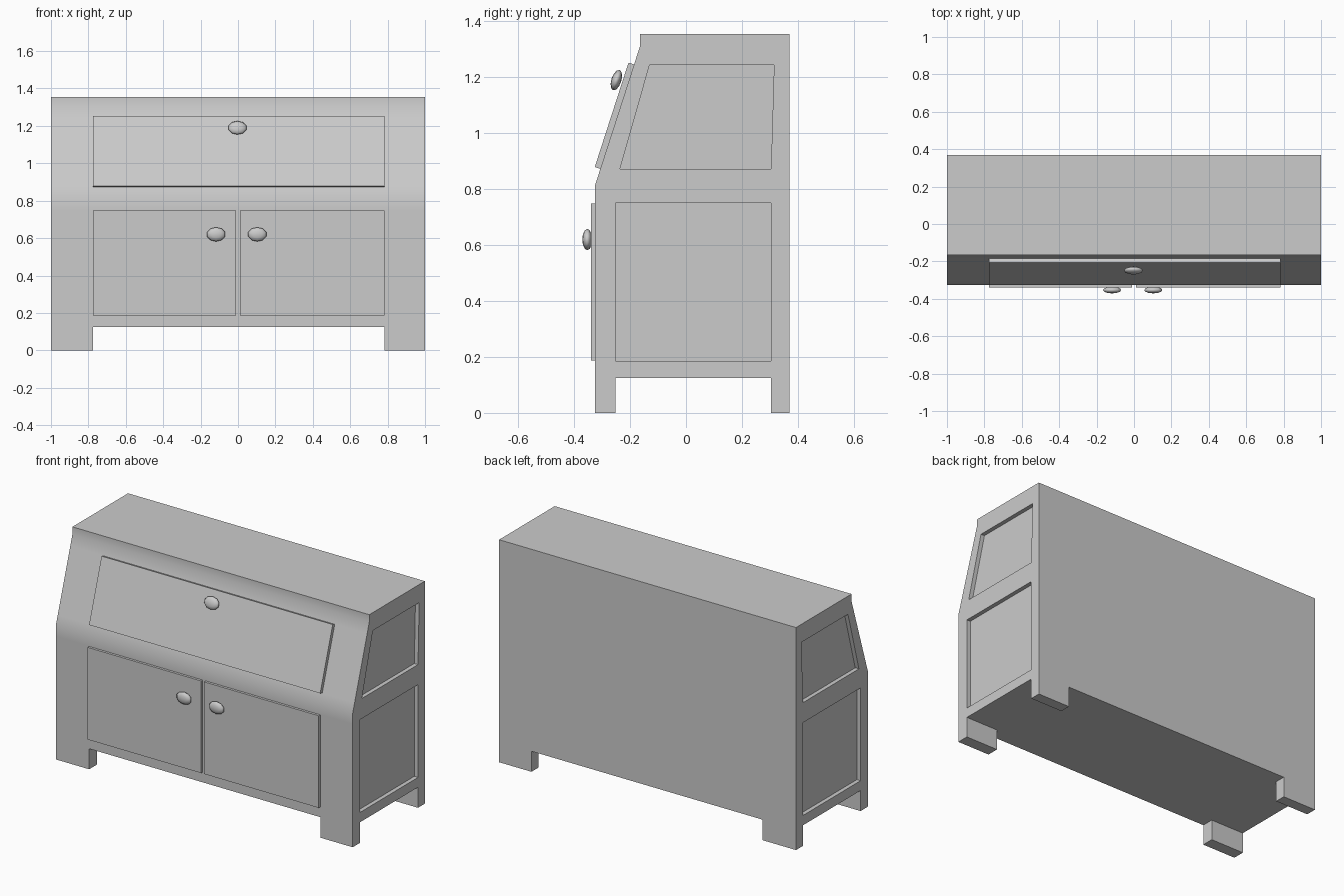
import bpy, bmesh, math
from mathutils import Matrix, Vector

if "Cube" in bpy.data.objects:
    bpy.data.objects.remove(bpy.data.objects["Cube"])

LEFT, RIGHT = -0.775, 0.782           # side edges of the front panels
A, B = Vector((-0.325, 0.815)), Vector((-0.165, 1.31))   # slanted front, (y, z)
TILT = math.atan2(B.x - A.x, B.y - A.y)
OUT = Vector((-math.cos(TILT), math.sin(TILT)))


def slope(z):
    return A.lerp(B, (z - A.y) / (B.y - A.y))


def extrude_x(name, profile, x0, x1):
    """Solid made from a (y, z) profile swept along x."""
    bm = bmesh.new()
    face = bm.faces.new([bm.verts.new((x0, p[0], p[1])) for p in profile])
    geom = bmesh.ops.extrude_face_region(bm, geom=[face])["geom"]
    bmesh.ops.translate(bm, vec=(x1 - x0, 0, 0),
                        verts=[g for g in geom if isinstance(g, bmesh.types.BMVert)])
    bmesh.ops.recalc_face_normals(bm, faces=bm.faces)
    return add_object(name, bm)


def add_object(name, bm):
    mesh = bpy.data.meshes.new(name)
    bm.to_mesh(mesh)
    bm.free()
    obj = bpy.data.objects.new(name, mesh)
    bpy.context.collection.objects.link(obj)
    return obj


def rect(y0, y1, z0, z1):
    return [(y0, z0), (y1, z0), (y1, z1), (y0, z1)]


def activate(obj):
    bpy.ops.object.select_all(action='DESELECT')
    obj.select_set(True)
    bpy.context.view_layer.objects.active = obj


def cut(obj, profile, x0, x1):
    cutter = extrude_x("cutter", profile, x0, x1)
    mod = obj.modifiers.new("cut", 'BOOLEAN')
    mod.operation, mod.solver, mod.object = 'DIFFERENCE', 'EXACT', cutter
    activate(obj)
    bpy.ops.object.modifier_apply(modifier=mod.name)
    bpy.data.objects.remove(cutter)


def knob(name, location, tilt=0.0):
    bm = bmesh.new()
    bmesh.ops.create_uvsphere(bm, u_segments=10, v_segments=6, radius=1)
    shape = (Matrix.Translation(location) @ Matrix.Rotation(-tilt, 4, 'X')
             @ Matrix.Diagonal((0.051, 0.018, 0.038, 1)) @ Matrix.Rotation(math.pi / 2, 4, 'X'))
    bmesh.ops.transform(bm, matrix=shape, verts=bm.verts)
    obj = add_object(name, bm)
    activate(obj)
    bpy.ops.object.shade_smooth()


# Cabinet body with its slanted front (extra points keep the bends' shading tight)
body = extrude_x("cabinet_body", [(-0.325, 0), (0.37, 0), (0.37, 1.355), (B.x, 1.355), B,
                                  slope(1.245), slope(0.875), A, (-0.325, 0.75)], -1, 1)

# Openings between the four feet
cut(body, rect(-0.252, 0.304, -0.1, 0.125), -1.1, 1.1)
cut(body, rect(-0.5, 0.5, -0.1, 0.125), LEFT, RIGHT)

# Recessed panels on both ends
lower = rect(-0.252, 0.304, 0.185, 0.75)
upper = [(-0.236, 0.872), (0.304, 0.872), (0.315, 1.245), (-0.13, 1.245)]
for side in (-1, 1):
    for panel in (lower, upper):
        cut(body, panel, side * 0.975, side * 1.1)
activate(body)
bpy.ops.object.shade_smooth_by_angle(angle=math.radians(30))

# Pair of cupboard doors
door = rect(-0.34, -0.325, 0.187, 0.748)
extrude_x("left_door", door, LEFT, -0.01)
extrude_x("right_door", door, 0.01, RIGHT)

# Slanted drop-down desk lid
low, high = slope(0.873), slope(1.246)
extrude_x("desk_lid", [low, high, high + OUT * 0.021, low + OUT * 0.021], LEFT, RIGHT)

# Knobs
knob("left_door_knob", (-0.117, -0.353, 0.62))
knob("right_door_knob", (0.103, -0.353, 0.62))
knob("lid_knob", (-0.003, -0.249, 1.19), TILT)
